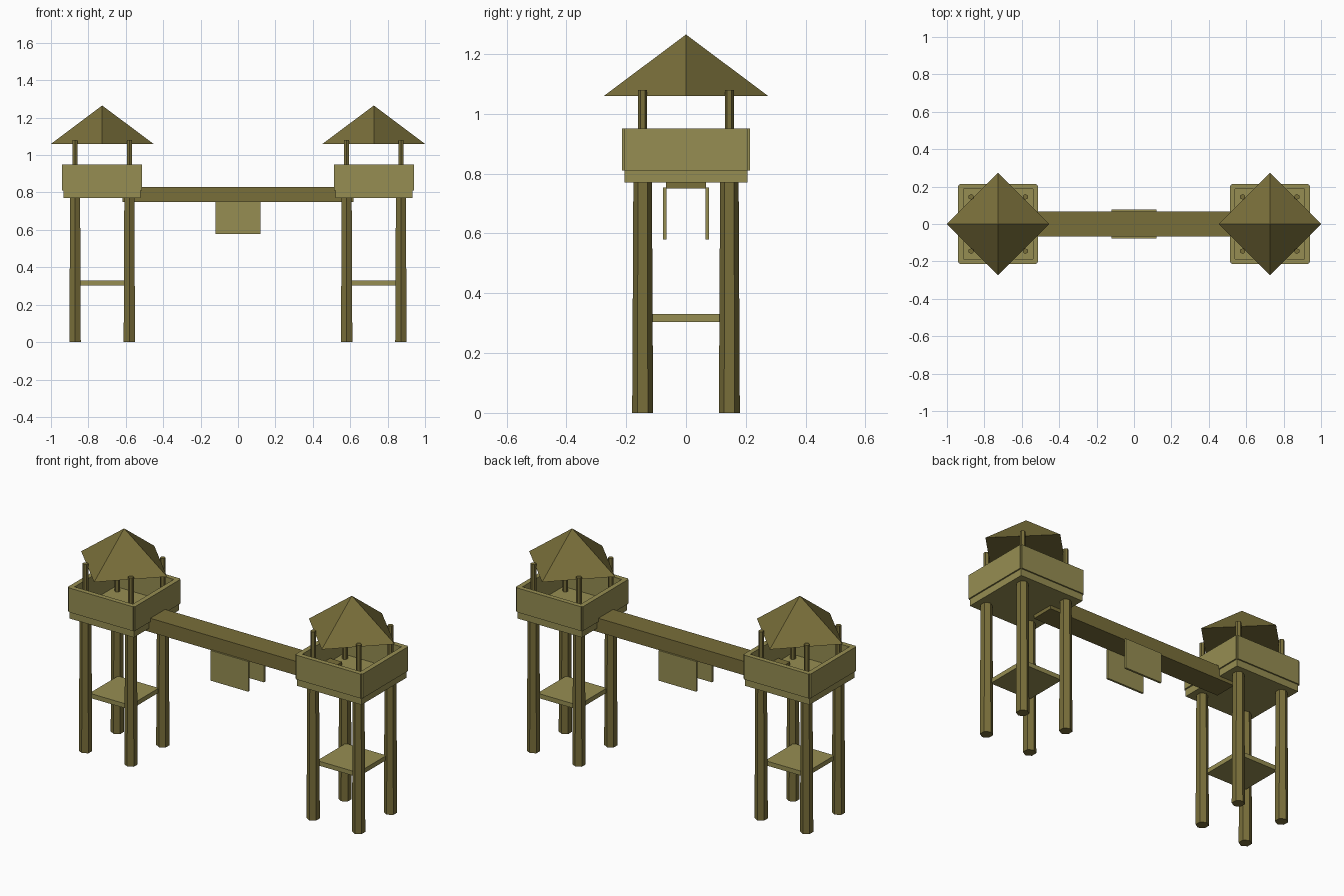
import bpy

default = bpy.data.objects.get("Cube")
if default:
    bpy.data.objects.remove(default, do_unlink=True)


def make_material(name, rgb):
    mat = bpy.data.materials.new(name)
    mat.use_nodes = True
    color = (*rgb, 1.0)
    mat.diffuse_color = color
    mat.node_tree.nodes["Principled BSDF"].inputs["Base Color"].default_value = color
    return mat


light_wood = make_material("light olive wood", (0.305, 0.27, 0.084))
dark_wood = make_material("dark olive wood", (0.19, 0.157, 0.042))


def finish(name, mat):
    obj = bpy.context.object
    obj.name = name
    obj.data.materials.append(mat)
    return obj


def box(name, mat, center, size):
    bpy.ops.mesh.primitive_cube_add(size=1, location=center)
    obj = bpy.context.object
    obj.scale = size
    bpy.ops.object.transform_apply(location=False, rotation=False, scale=True)
    return finish(name, mat)


def cone(name, mat, sides, r_bottom, r_top, x, y, z0, z1):
    bpy.ops.mesh.primitive_cone_add(vertices=sides, radius1=r_bottom, radius2=r_top,
                                    depth=z1 - z0, location=(x, y, (z0 + z1) / 2))
    return finish(name, mat)


TOWER_X = 0.726
POST = 0.145      # post offset from the tower axis
RAIL = 0.2        # rail offset from the tower axis

for side, label in ((-1, "right"), (1, "left")):
    cx = side * TOWER_X

    # Tapered legs and slim roof posts at the four corners
    for sx in (-1, 1):
        for sy in (-1, 1):
            px, py = cx + sx * POST, sy * POST
            cone(f"{label}_leg", dark_wood, 6, 0.035, 0.031, px, py, 0, 0.775)
            cone(f"{label}_roof_post", dark_wood, 6, 0.015, 0.015, px, py, 0.79, 1.08)

    # Lower shelf and upper floor
    box(f"{label}_lower_shelf", light_wood, (cx, 0, 0.317), (0.26, 0.26, 0.026))
    box(f"{label}_floor", light_wood, (cx, 0, 0.79), (0.412, 0.412, 0.04))

    # Railing panels around the floor
    for s in (-1, 1):
        box(f"{label}_side_rail", light_wood, (cx + s * RAIL, 0, 0.88), (0.028, 0.412, 0.14))
        box(f"{label}_end_rail", light_wood, (cx, s * RAIL, 0.88), (0.412, 0.028, 0.14))

    # Four-sided pointed roof with corners on the axes
    cone(f"{label}_roof", dark_wood, 4, 0.274, 0, cx, 0, 1.06, 1.265)

# Bridge beam joining the towers
box("bridge", dark_wood, (0, 0, 0.79), (1.235, 0.134, 0.08))

# Panels hanging below the bridge edges
for s in (-1, 1):
    box("hanging_panel", light_wood, (0, s * 0.071, 0.666), (0.24, 0.012, 0.174))
